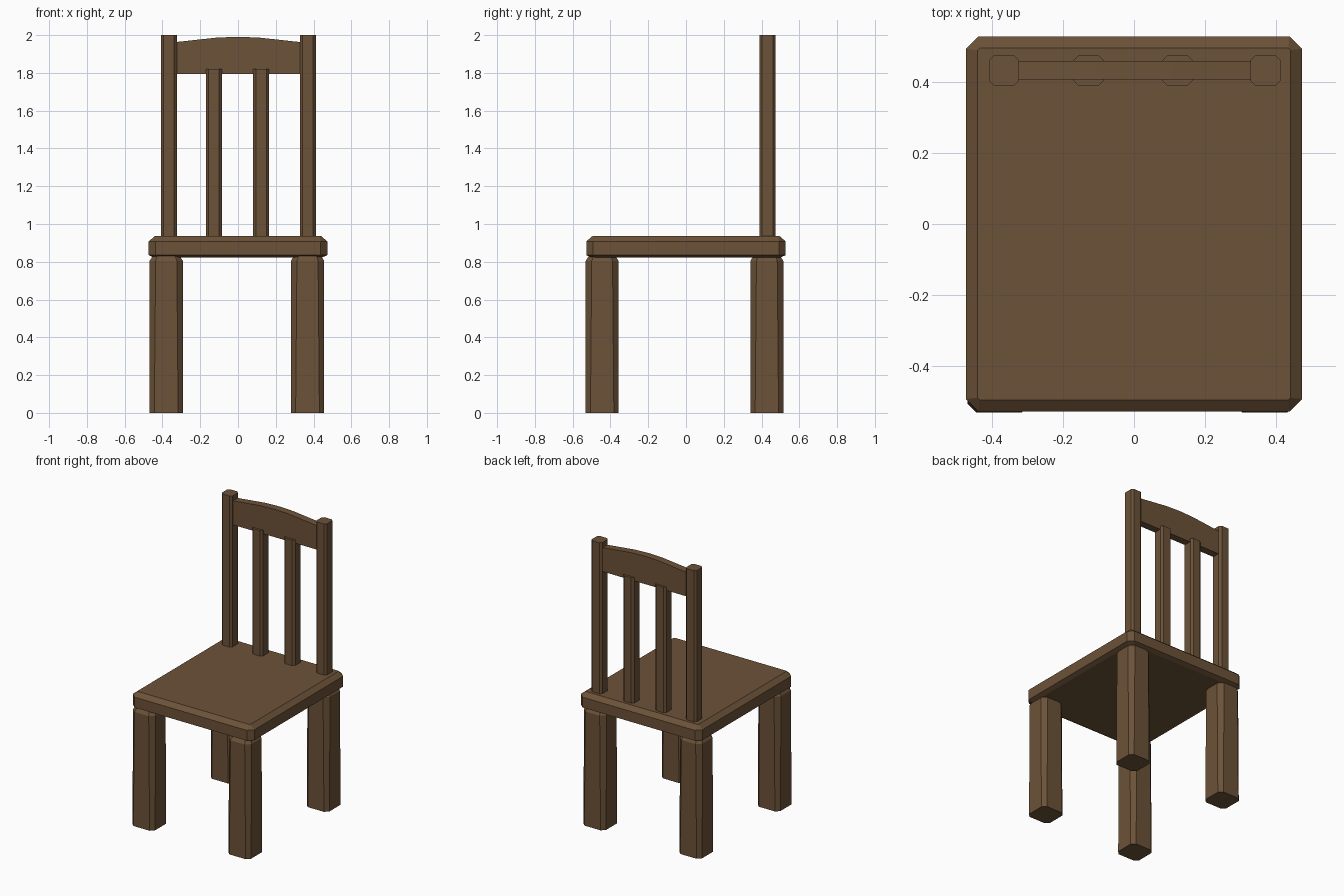
import bpy, bmesh

if "Cube" in bpy.data.objects:
    bpy.data.objects.remove(bpy.data.objects["Cube"])

wood = bpy.data.materials.new("brown_wood")
wood.diffuse_color = (0.15, 0.085, 0.04, 1)
wood.use_nodes = True
wood.node_tree.nodes["Principled BSDF"].inputs["Base Color"].default_value = wood.diffuse_color


def finish(name, bm):
    bmesh.ops.recalc_face_normals(bm, faces=bm.faces)
    mesh = bpy.data.meshes.new(name)
    bm.to_mesh(mesh)
    bm.free()
    mesh.materials.append(wood)
    obj = bpy.data.objects.new(name, mesh)
    bpy.context.collection.objects.link(obj)
    return obj


def chamfered_block(name, cx, cy, hx, hy, rings):
    """Stack of corner-cut rectangles; each ring is (z, inset, corner cut)."""
    bm = bmesh.new()
    loops = []
    for z, inset, c in rings:
        x, y = hx - inset, hy - inset
        outline = [(x, c - y), (x, y - c), (x - c, y), (c - x, y),
                   (-x, y - c), (-x, c - y), (c - x, -y), (x - c, -y)]
        loops.append([bm.verts.new((cx + px, cy + py, z)) for px, py in outline])
    for a, b in zip(loops, loops[1:]):
        for i in range(8):
            j = (i + 1) % 8
            bm.faces.new((a[i], a[j], b[j], b[i]))
    bm.faces.new(loops[0])
    bm.faces.new(loops[-1])
    return finish(name, bm)


# Seat board with bevelled edges
chamfered_block("seat", 0, 0, 0.473, 0.528,
                [(0.822, 0.03, 0.02), (0.835, 0.0, 0.035),
                 (0.908, 0.0, 0.035), (0.936, 0.033, 0.006)])

# Four stout legs
for side, x in (("left", -0.38), ("right", 0.368)):
    for end, y in (("front", -0.444), ("back", 0.428)):
        chamfered_block(f"{end}_{side}_leg", x, y, 0.088, 0.087,
                        [(0.0, 0.0, 0.025), (0.805, 0.0, 0.032),
                         (0.83, 0.016, 0.025)])

# Tall back posts and shorter inner slats
for name, x, top in (("left_back_post", -0.366, 2.0), ("right_back_post", 0.37, 2.0),
                     ("left_back_slat", -0.128, 1.82), ("right_back_slat", 0.122, 1.82)):
    chamfered_block(name, x, 0.432, 0.042, 0.043,
                    [(0.92, 0.0, 0.014), (top, 0.0, 0.014)])

# Arched top rail
bm = bmesh.new()
profile = [(-0.34, 1.795), (0.34, 1.795), (0.34, 1.962), (0.11, 1.987),
           (0.0, 1.991), (-0.11, 1.987), (-0.34, 1.962)]
face = bm.faces.new([bm.verts.new((x, 0.406, z)) for x, z in profile])
ext = bmesh.ops.extrude_face_region(bm, geom=[face])
bmesh.ops.translate(bm, vec=(0, 0.053, 0),
                    verts=[v for v in ext["geom"] if isinstance(v, bmesh.types.BMVert)])
finish("top_rail", bm)
